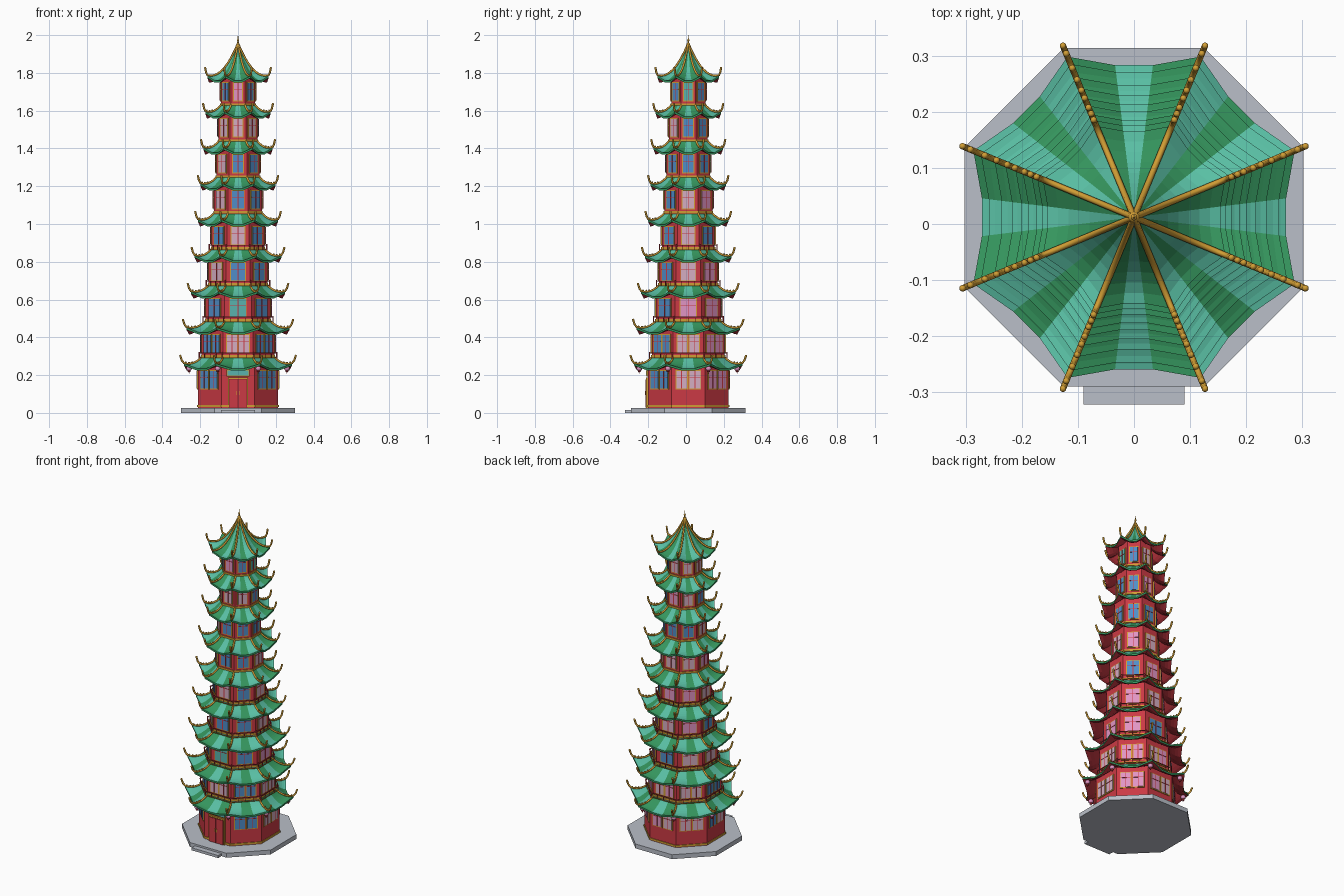
import bpy, bmesh, math, random
from mathutils import Matrix, Vector

random.seed(4)
if "Cube" in bpy.data.objects:
    bpy.data.objects.remove(bpy.data.objects["Cube"])

COLOURS = {
    "wall_red": (0.60, 0.042, 0.058),
    "door_dark_red": (0.25, 0.015, 0.02),
    "gold": (0.64, 0.34, 0.035),
    "light_green": (0.10, 0.52, 0.37),
    "dark_green": (0.035, 0.30, 0.11),
    "stone_grey": (0.49, 0.52, 0.58),
    "glass_blue": (0.08, 0.27, 0.58),
    "glass_pink": (0.75, 0.30, 0.55),
    "glass_pale": (0.66, 0.42, 0.54),
    "glass_teal": (0.10, 0.45, 0.42),
}
NAMES = list(COLOURS)
MATS = []
for name, rgb in COLOURS.items():
    m = bpy.data.materials.new(name)
    m.use_nodes = True
    m.diffuse_color = (*rgb, 1)
    m.node_tree.nodes["Principled BSDF"].inputs["Base Color"].default_value = (*rgb, 1)
    MATS.append(m)
RED, DARK, GOLD, LIGHT, GREEN, STONE, BLUE, PINK, PALE, TEAL = range(len(NAMES))

# Glass colour per wall, from the lowest storey to the highest
GLASS = {"B": BLUE, "K": PINK, "P": PALE, "T": TEAL}
PANES = {0: "PPKPPPBBT", 1: "KKKKBKBBB", 3: "PPPKKPBPP",
         5: "BBBPBPPPB", 6: "PPTBPBBPK", 7: "BBBBBBBPB"}

AXIS_Y = 0.012
TAN = math.tan(math.pi / 8)
COS = math.cos(math.pi / 8)


def place_object(name, data):
    ob = bpy.data.objects.new(name, data)
    ob.location.y = AXIS_Y
    bpy.context.collection.objects.link(ob)


def finish(name, bm, smooth=False):
    """Turn a bmesh into an object centred on the tower axis."""
    mesh = bpy.data.meshes.new(name)
    bm.to_mesh(mesh)
    bm.free()
    for p in mesh.polygons:
        p.use_smooth = smooth
    for m in MATS:
        mesh.materials.append(m)
    place_object(name, mesh)


def paint(verts, mat):
    for f in {f for v in verts for f in v.link_faces}:
        f.material_index = mat


def prism(bm, a, z0, z1, mat):
    """Octagonal slab with apothem a."""
    turn = Matrix.Translation((0, 0, (z0 + z1) / 2)) @ Matrix.Rotation(math.pi / 8, 4, "Z")
    r = bmesh.ops.create_cone(bm, cap_ends=True, segments=8, radius1=a / COS,
                              radius2=a / COS, depth=z1 - z0, matrix=turn)
    paint(r["verts"], mat)


def plate(bm, side, a, u, z, w, h, d, mat):
    """Box on one wall: u across, z centre height, d standing out."""
    turn = Matrix.Rotation(side * math.pi / 4, 4, "Z")
    place = Matrix.Translation((a + d / 2, u, z)) @ Matrix.Diagonal((d, w, h, 1))
    paint(bmesh.ops.create_cube(bm, size=1, matrix=turn @ place)["verts"], mat)


def ball(bm, pos, r, mat, stretch=1):
    place = Matrix.Translation(pos) @ Matrix.Diagonal((1, 1, stretch, 1))
    paint(bmesh.ops.create_uvsphere(bm, u_segments=10, v_segments=6, radius=r,
                                    matrix=place)["verts"], mat)


def polar(r, side, z):
    ang = math.pi / 8 + side * math.pi / 4
    return Vector((r * math.cos(ang), r * math.sin(ang), z))


def window(bm, side, a, u, z, w, h, glass):
    plate(bm, side, a, u, z, w + 0.010, h + 0.010, 0.004, GOLD)
    plate(bm, side, a, u, z, w, h, 0.006, glass)
    plate(bm, side, a, u, z, 0.004, h, 0.008, RED)
    plate(bm, side, a, u, z + h * 0.15, w, 0.003, 0.008, RED)


def roof(number, a_in, a_wall, a_out, z_eave, rise, power, bead_steps):
    """Striped flared roof with red underside, ridges with curled tips and beads."""
    def corner(t, side, up=0.0):
        a = a_in + (a_out - a_in) * t
        z = z_eave + rise * (1 - t) ** power + 0.026 * t ** 2 + up
        return polar(a / COS * (1 + 0.056 * t * t), side, z)

    def ring(t, drop=0.0):
        pts = []
        a = a_in + (a_out - a_in) * t
        z = z_eave + rise * (1 - t) ** power - drop
        for s in range(8):
            c0, c1 = polar(a / COS, s, z), polar(a / COS, s + 1, z)
            pts += [corner(t, s, -drop), c0.lerp(c1, 0.35), c0.lerp(c1, 0.65)]
        return pts

    steps, under = 8, 4
    t_wall = (a_wall - a_in) / (a_out - a_in)
    rings = [ring(i / steps) for i in range(steps + 1)]
    rings += [ring(1 - (1 - t_wall) * i / under, 0.011) for i in range(under + 1)]
    bm = bmesh.new()
    rows = [[bm.verts.new(p) for p in r] for r in rings]
    for j in range(len(rows) - 1):
        row, nxt = rows[j], rows[j + 1]
        for k in range(24):
            f = bm.faces.new((row[k], row[k - 1], nxt[k - 1], nxt[k]))
            stripe = GREEN if (k - 1) % 24 % 2 else LIGHT
            f.material_index = stripe if j < steps else GREEN if j == steps else RED
            f.normal_update()
    # Top faces must look up
    if sum(f.normal.z for f in bm.faces if f.material_index == LIGHT) < 0:
        bmesh.ops.reverse_faces(bm, faces=bm.faces)
    finish(f"roof_{number}", bm)

    cu = bpy.data.curves.new(f"roof_ridges_{number}", "CURVE")
    cu.dimensions = "3D"
    cu.bevel_depth = 0.0056
    cu.bevel_resolution = 1
    cu.use_fill_caps = True
    cu.materials.append(MATS[GOLD])
    beads = bmesh.new()
    for s in range(8):
        path = [corner(i / 10, s, 0.003) for i in range(11)]
        r_end, z_end = a_out / COS * 1.056, path[-1].z
        grow = a_out / 0.272
        path += [polar(r_end + 0.012 * grow, s, z_end + 0.014),
                 polar(r_end + 0.021 * grow, s, z_end + 0.038)]
        sp = cu.splines.new("POLY")
        sp.points.add(len(path) - 1)
        for p, q in zip(sp.points, path):
            p.co = (*q, 1)
        ball(beads, path[-1], 0.006, GOLD)
        for t in bead_steps:
            ball(beads, corner(t, s, 0.009), 0.005, GOLD)
    place_object(f"roof_ridges_{number}", cu)
    finish(f"roof_beads_{number}", beads, True)


# Stone base and entrance step
bm = bmesh.new()
prism(bm, 0.302, 0, 0.027, STONE)
finish("stone_base", bm)
bm = bmesh.new()
plate(bm, 6, 0.29, 0, 0.008, 0.18, 0.016, 0.044, STONE)
finish("entrance_step", bm)

# Storeys
WALLS = [0.213, 0.193, 0.172, 0.155, 0.140, 0.127, 0.114, 0.102, 0.090]
TIPS = [0.308, 0.294, 0.268, 0.247, 0.228, 0.214, 0.197, 0.186, 0.175]
PITCH, WIN_H = 0.1905, 0.092
for i, (a, tip) in enumerate(zip(WALLS, TIPS)):
    z_win = 0.13 + PITCH * i
    z_floor = z_win - 0.03 if i else 0.027
    z_eave = z_win + 0.105
    n = i + 1

    bm = bmesh.new()
    prism(bm, a, z_floor - 0.01, z_eave + 0.035, RED)
    finish(f"storey_wall_{n}", bm)
    bm = bmesh.new()
    prism(bm, a + 0.004, z_floor + 0.004, z_floor + 0.015, GOLD)
    finish(f"storey_trim_{n}", bm)

    # Windows, paired on the wide lower storeys
    bm = bmesh.new()
    face = 2 * a * TAN
    paired = i < 2
    for s in range(8):
        if i == 0 and s == 6:
            continue
        for u in ((-0.2, 0.2) if paired else (0,)):
            glass = GLASS[PANES[s][i] if s in PANES else random.choice("BKPP")]
            window(bm, s, a, u * face, z_win + WIN_H / 2,
                   face * (0.32 if paired else 0.58), WIN_H, glass)
    finish(f"windows_{n}", bm)

    # Balcony railing
    if 1 <= i <= 4:
        bm = bmesh.new()
        ar = a + 0.015
        for s in range(8):
            for z, mat in ((0.002, GOLD), (0.026, RED)):
                plate(bm, s, ar - 0.003, 0, z_floor + z, 2 * ar * TAN, 0.004, 0.004, mat)
            for k in (-1, 0, 1):
                plate(bm, s, ar - 0.002, k * ar * TAN * 0.5, z_floor + 0.013,
                      0.003, 0.024, 0.003, RED)
            plate(bm, s + 0.5, ar / COS - 0.005, 0, z_floor + 0.012, 0.005, 0.042, 0.005, RED)
        finish(f"balcony_railing_{n}", bm)

    last = i == len(WALLS) - 1
    roof(n, 0.004 if last else WALLS[i + 1] * 0.98, a * 0.98, tip * 0.88, z_eave,
         0.186 if last else 0.06, 1.9 if last else 1.5,
         () if last else (0.6, 0.76, 0.92))

# Door with frame and panel above
bm = bmesh.new()
wall = WALLS[0]
plate(bm, 6, wall, 0, 0.107, 0.108, 0.16, 0.010, GOLD)
plate(bm, 6, wall, 0, 0.103, 0.096, 0.152, 0.012, DARK)
for u in (-1, 1):
    plate(bm, 6, wall, u * 0.0235, 0.103, 0.043, 0.148, 0.014, RED)
    plate(bm, 6, wall, u * 0.006, 0.105, 0.004, 0.02, 0.017, GOLD)
plate(bm, 6, wall, 0, 0.211, 0.122, 0.036, 0.008, GOLD)
plate(bm, 6, wall, 0, 0.211, 0.112, 0.028, 0.010, TEAL)
finish("entrance_door", bm)

# Lanterns under the lowest eaves
bm = bmesh.new()
for s in range(8):
    ball(bm, polar(0.28, s, 0.235), 0.015, PINK, 0.9)
    for z, r in ((0.25, 0.009), (0.221, 0.009), (0.212, 0.004)):
        ball(bm, polar(0.28, s, z), r, RED, 0.6)
    ball(bm, polar(0.28, s, 0.257), 0.003, GOLD, 3)
finish("lanterns", bm, True)

# Spire
bm = bmesh.new()
bmesh.ops.create_cone(bm, cap_ends=True, segments=12, radius1=0.007, radius2=0.001,
                      depth=0.07, matrix=Matrix.Translation((0, 0, 1.965)))
paint(bm.verts, GOLD)
ball(bm, (0, 0, 1.95), 0.010, GOLD)
ball(bm, (0, 0, 1.973), 0.006, GOLD)
finish("spire", bm, True)
